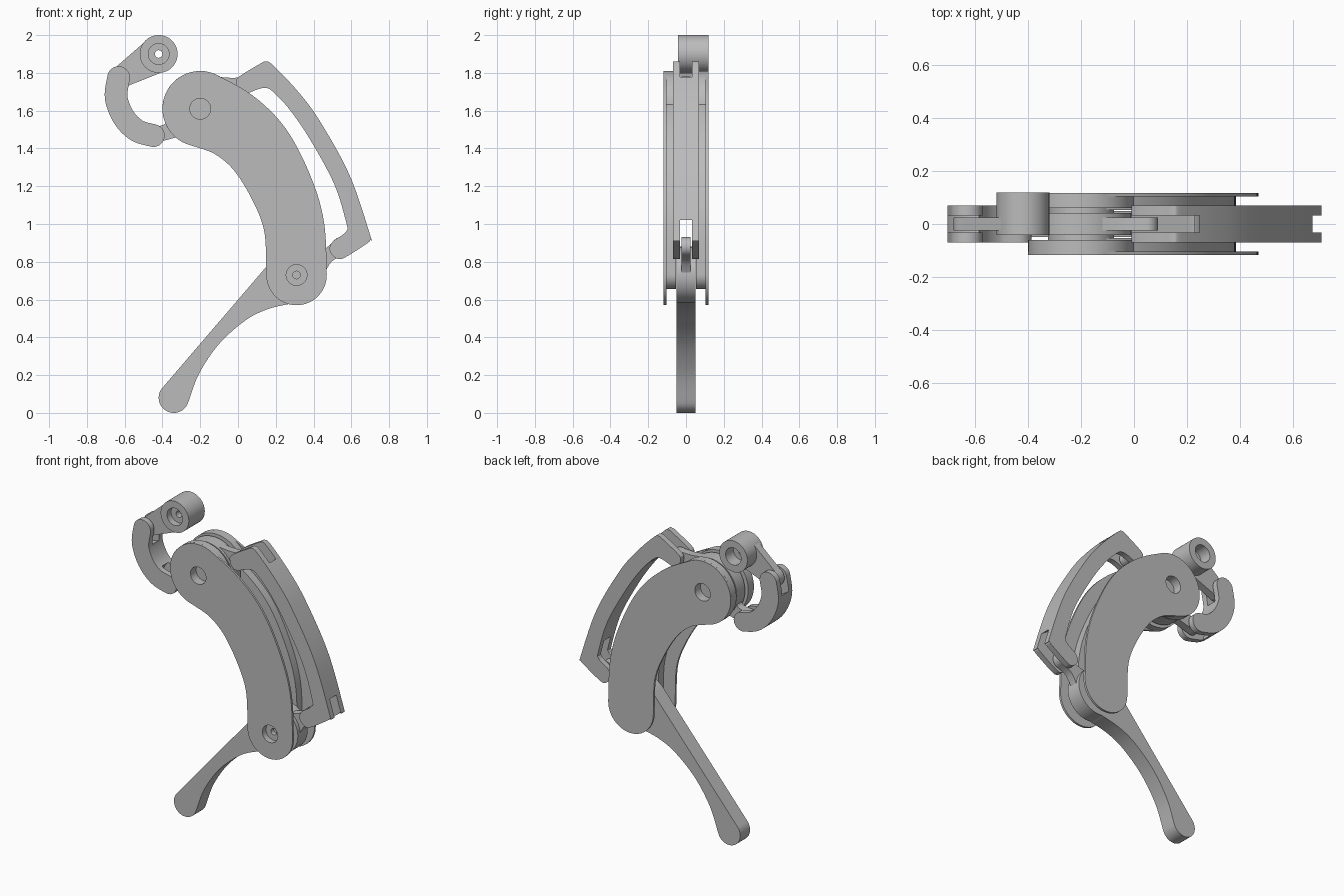
import bpy, bmesh, math
from mathutils import Vector

if "Cube" in bpy.data.objects:
    bpy.data.objects.remove(bpy.data.objects["Cube"])

grey = bpy.data.materials.new("plain grey")
grey.use_nodes = True
grey.diffuse_color = (0.5, 0.5, 0.5, 1)
grey.node_tree.nodes["Principled BSDF"].inputs["Base Color"].default_value = (0.5, 0.5, 0.5, 1)


# Outline helpers, all in the x-z plane
def arc(c, r, a0, a1, n=32):
    angles = [math.radians(a0 + (a1 - a0) * i / n) for i in range(n + 1)]
    return [Vector((c[0] + r * math.cos(a), c[1] + r * math.sin(a))) for a in angles]


def circle(c, r):
    return arc(c, r, 0, 360, 64)[:-1]


def spline(pts, closed=False, steps=8):
    pts = [Vector(p) for p in pts]
    n = len(pts)
    out = []
    for i in range(n if closed else n - 1):
        if closed:
            a, b, c, d = (pts[(i + k) % n] for k in (-1, 0, 1, 2))
        else:
            a, b, c, d = (pts[min(max(i + k, 0), n - 1)] for k in (-1, 0, 1, 2))
        for s in range(steps):
            t = s / steps
            out.append(0.5 * (2 * b + (c - a) * t + (2 * a - 5 * b + 4 * c - d) * t ** 2
                              + (3 * b - a - 3 * c + d) * t ** 3))
    return out if closed else out + [pts[-1]]


def stroke(path):
    """Round-ended band through (x, z, radius) points."""
    mid = spline(path)
    left, right, angles = [], [], []
    for i, p in enumerate(mid):
        d = (mid[min(i + 1, len(mid) - 1)] - mid[max(i - 1, 0)]).xy.normalized()
        side = Vector((-d.y, d.x)) * p.z
        left.append(p.xy + side)
        right.append(p.xy - side)
        angles.append(math.degrees(math.atan2(d.y, d.x)))
    end = arc(mid[-1].xy, mid[-1].z, angles[-1] - 90, angles[-1] + 90, 24)
    start = arc(mid[0].xy, mid[0].z, angles[0] + 90, angles[0] + 270, 24)
    return right[1:-1] + end + left[1:-1][::-1] + start


def prism(name, outline, y0, y1):
    bm = bmesh.new()
    face = bm.faces.new([bm.verts.new((p[0], y0, p[1])) for p in outline])
    new = bmesh.ops.extrude_face_region(bm, geom=[face])["geom"]
    bmesh.ops.translate(bm, vec=(0, y1 - y0, 0),
                        verts=[g for g in new if isinstance(g, bmesh.types.BMVert)])
    bmesh.ops.recalc_face_normals(bm, faces=bm.faces)
    mesh = bpy.data.meshes.new(name)
    bm.to_mesh(mesh)
    bm.free()
    mesh.materials.append(grey)
    ob = bpy.data.objects.new(name, mesh)
    bpy.context.collection.objects.link(ob)
    return ob


def activate(ob):
    bpy.ops.object.select_all(action="DESELECT")
    ob.select_set(True)
    bpy.context.view_layer.objects.active = ob


def cut(ob, centre, r, y0, y1):
    tool = prism("cutter", circle(centre, r), y0, y1)
    tool.hide_render = True
    mod = ob.modifiers.new("cut", "BOOLEAN")
    mod.operation, mod.solver, mod.object = "DIFFERENCE", "EXACT", tool
    activate(ob)
    bpy.ops.object.modifier_apply(modifier="cut")
    bpy.data.objects.remove(tool)


upper, lower, tip = (-0.2, 1.61), (0.31, 0.73), (-0.42, 1.9)
bore = 0.055
parts = []

# Side plates: thin curved skin, thick upper disc and a narrower inner rib
spine = [(*upper, 0.2), (-0.03, 1.53, 0.185), (0.115, 1.395, 0.176),
         (0.235, 1.18, 0.166), (0.298, 0.98, 0.16), (*lower, 0.16)]
rib = [(x, z, r - 0.085) for x, z, r in spine]
for side, s in (("front", -1), ("back", 1)):
    def layer(name, outline, a, b):
        ob = prism(side + "_" + name, outline, *sorted((s * a, s * b)))
        parts.append(ob)
        return ob
    skin = layer("plate", stroke(spine), 0.104, 0.118)
    disc = layer("plate_disc", circle(upper, 0.2), 0.06, 0.105)
    bar = layer("plate_rib", stroke(rib), 0.052, 0.1045)
    for ob in (skin, disc, bar):
        cut(ob, upper, bore, -0.2, 0.2)
    if s < 0:
        for ob in (skin, bar):
            cut(ob, lower, bore, -0.2, -0.08)
        cut(bar, lower, 0.02, -0.2, 0)

# Upper hub with spacer and two tongues
parts.append(prism("upper_hub", circle(upper, 0.19), -0.042, 0.042))
parts.append(prism("hub_spacer", circle(upper, 0.125), -0.0605, 0.0605))
parts.append(prism("hub_hook_tongue", stroke([(-0.27, 1.57, 0.11), (-0.36, 1.495, 0.045),
                                              (-0.45, 1.472, 0.045)]), -0.025, 0.025))
parts.append(prism("hub_link_tongue", stroke([(-0.15, 1.7, 0.1), (-0.04, 1.74, 0.035),
                                              (0.05, 1.74, 0.04)]), -0.025, 0.025))

# Lever with round tip and hub
foot = (-0.34, 0.08)
belly = spline([(-0.262, 0.06), (-0.205, 0.21), (-0.1, 0.365), (0.04, 0.49),
                (0.16, 0.55), (0.29, 0.58)])
parts.append(prism("lever", arc(foot, 0.08, 139, 340) + belly[1:-1] + arc(lower, 0.15, 262, 499),
                   -0.05, 0.05))
parts.append(prism("lever_tongue", stroke([(0.37, 0.76, 0.1), (0.47, 0.83, 0.04),
                                           (0.545, 0.88, 0.05)]), -0.025, 0.025))

# Curved outer link, forked at both ends
link = prism("outer_link", spline([
    (0.01, 1.783), (0.12, 1.85), (0.145, 1.86), (0.18, 1.845), (0.31, 1.71), (0.43, 1.55),
    (0.59, 1.26), (0.7, 0.94), (0.7, 0.915), (0.68, 0.895), (0.57, 0.825), (0.53, 0.815),
    (0.495, 0.84), (0.485, 0.875), (0.505, 0.91), (0.55, 0.94), (0.575, 0.965), (0.575, 1.0),
    (0.51, 1.21), (0.38, 1.45), (0.27, 1.61), (0.185, 1.7), (0.15, 1.72), (0.11, 1.715),
    (0.04, 1.69), (0.005, 1.705), (-0.01, 1.75)], closed=True), -0.07, 0.07)
cut(link, (0.555, 0.88), 0.185, -0.033, 0.033)
cut(link, (0.05, 1.745), 0.2, -0.033, 0.033)
parts.append(link)

# Hook link, forked at both ends
hook_top, hook_end = (-0.632, 1.775), (-0.448, 1.468)
hook = prism("hook_link", stroke([(*hook_top, 0.06), (-0.645, 1.67, 0.06), (-0.605, 1.565, 0.06),
                                  (-0.535, 1.495, 0.06), (*hook_end, 0.06)]), -0.07, 0.07)
for c in (hook_top, hook_end):
    cut(hook, c, 0.11, -0.033, 0.033)
parts.append(hook)

# Tip barrel with counterbores on both ends, and its arm
barrel = prism("tip_barrel", circle(tip, 0.1), -0.042, 0.12)
arm = prism("tip_arm", stroke([(*tip, 0.098), (-0.625, 1.775, 0.057)]), -0.025, 0.025)
cut(arm, tip, 0.08, -0.1, 0.1)
cut(barrel, tip, 0.02, -0.2, 0.2)
cut(barrel, tip, bore, -0.2, 0.0)
cut(barrel, tip, bore, 0.04, 0.2)
parts += [barrel, arm]

for ob in parts:
    activate(ob)
    bpy.ops.object.shade_smooth_by_angle(angle=math.radians(30))
